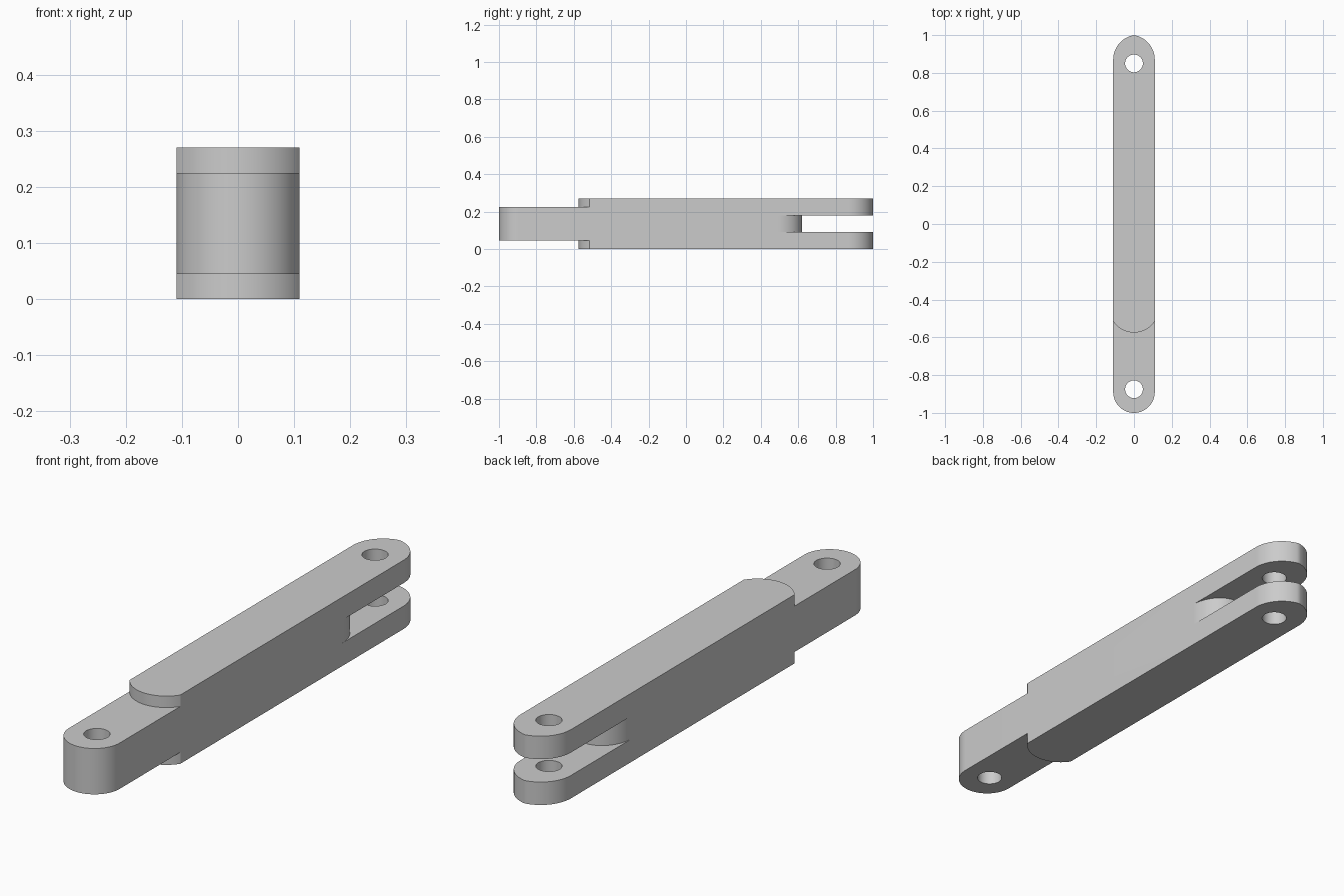
import bpy, bmesh
from math import sin, cos, pi, sqrt, acos

cube = bpy.data.objects.get("Cube")
if cube:
    bpy.data.objects.remove(cube, do_unlink=True)

HALF = 0.11      # half width of the bar
HEIGHT = 0.27
FAR = 1.2        # cutters reach past the ends
WIDE = 0.3

grey = bpy.data.materials.new("plain grey")
grey.use_nodes = True
colour = (0.6, 0.6, 0.6, 1)
grey.diffuse_color = colour
grey.node_tree.nodes["Principled BSDF"].inputs["Base Color"].default_value = colour


def prism(name, outline, z0, z1):
    """Extrude a counter-clockwise outline from z0 to z1."""
    bm = bmesh.new()
    base = bm.faces.new([bm.verts.new((x, y, z0)) for x, y in outline])
    top = bmesh.ops.extrude_face_region(bm, geom=[base])["geom"]
    verts = [g for g in top if isinstance(g, bmesh.types.BMVert)]
    bmesh.ops.translate(bm, vec=(0, 0, z1 - z0), verts=verts)
    bmesh.ops.recalc_face_normals(bm, faces=bm.faces)
    mesh = bpy.data.meshes.new(name)
    bm.to_mesh(mesh)
    bm.free()
    mesh.materials.append(grey)
    obj = bpy.data.objects.new(name, mesh)
    bpy.context.collection.objects.link(obj)
    return obj


def arc(cx, cy, rx, ry, start, end, steps=32):
    return [(cx + rx * cos(start + (end - start) * i / steps),
             cy + ry * sin(start + (end - start) * i / steps)) for i in range(steps + 1)]


def cut(target, cutter):
    mod = target.modifiers.new("cut", "BOOLEAN")
    mod.operation = "DIFFERENCE"
    mod.solver = "EXACT"
    mod.object = cutter
    bpy.context.view_layer.objects.active = target
    bpy.ops.object.modifier_apply(modifier=mod.name)
    bpy.data.objects.remove(cutter, do_unlink=True)


# Bar: round front end, slightly pointed back end made of two arcs
R = 0.132
off = R - HALF
tip = acos(off / R)
back_y = 1 - sqrt(R * R - off * off)
right_arc = arc(-off, back_y, R, R, 0, tip, 20)
left_arc = [(-x, y) for x, y in reversed(right_arc[:-1])]
front_arc = arc(0, HALF - 1, HALF, HALF, pi, 2 * pi, 40)
link = prism("link_bar", front_arc + right_arc + left_arc, 0, HEIGHT)

# Thinner tongue: remove a layer above and below, up to a curved shoulder
shoulder_r = 0.131
shoulder_y = shoulder_r - 0.575
spread = acos(HALF / shoulder_r)
shoulder = arc(0, shoulder_y, shoulder_r, shoulder_r, -spread, spread - pi)
side_y = shoulder[0][1]
step = [(-WIDE, -FAR), (WIDE, -FAR), (WIDE, side_y)] + shoulder + [(-WIDE, side_y)]
for z0, z1 in ((-0.1, 0.045), (0.225, 0.4)):
    cut(link, prism("step_cutter", step, z0, z1))

# Fork slot with a rounded inner wall
wall = arc(0, 0.49, HALF, 0.13, pi, 0)
slot = [(WIDE, 0.49), (WIDE, FAR), (-WIDE, FAR), (-WIDE, 0.49)] + wall
cut(link, prism("slot_cutter", slot, 0.09, 0.18))

# Pin holes through both ends
for y in (-0.875, 0.85):
    cut(link, prism("hole_cutter", arc(0, y, 0.047, 0.047, 0, 2 * pi, 40)[:-1], -0.1, 0.4))

bpy.ops.object.select_all(action="DESELECT")
link.select_set(True)
bpy.context.view_layer.objects.active = link
bpy.ops.object.shade_smooth_by_angle(angle=pi / 6)
